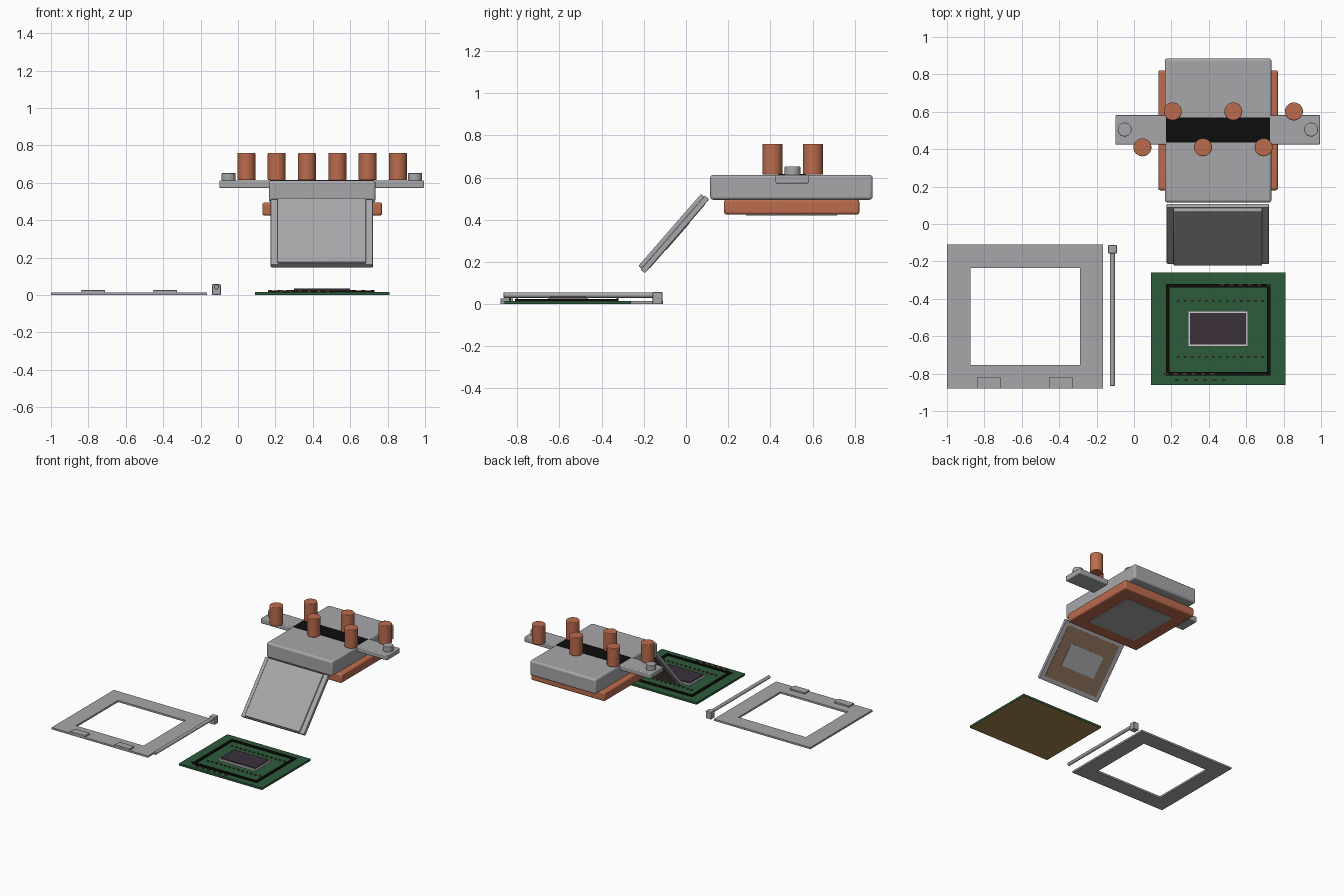
import bpy
import math
from mathutils import Matrix, Vector

cube = bpy.data.objects.get("Cube")
if cube:
    bpy.data.objects.remove(cube, do_unlink=True)


def material(name, rgb):
    m = bpy.data.materials.new(name)
    m.use_nodes = True
    color = (*rgb, 1)
    m.diffuse_color = color
    m.node_tree.nodes["Principled BSDF"].inputs["Base Color"].default_value = color
    return m


grey = material("metal grey", (0.39, 0.39, 0.41))
silver = material("bright silver", (0.62, 0.62, 0.64))
copper = material("copper", (0.5, 0.15, 0.075))
green = material("board green", (0.025, 0.105, 0.043))
black = material("black", (0.004, 0.004, 0.004))
purple = material("die purple", (0.043, 0.03, 0.043))
gold = material("contact gold", (0.38, 0.23, 0.08))
brown = material("lid brown", (0.25, 0.16, 0.1))
rust = material("capacitor brown", (0.12, 0.05, 0.03))


def finish(ob, name, mat, bevel=0):
    ob.name = name
    ob.data.materials.append(mat)
    if bevel:
        mod = ob.modifiers.new("Bevel", "BEVEL")
        mod.width = bevel
        mod.segments = 3
    bpy.ops.object.shade_smooth_by_angle(angle=math.radians(35))
    return ob


def box(name, x, y, z, mat, bevel=0):
    """Box from its (low, high) range on each axis."""
    bpy.ops.mesh.primitive_cube_add(size=1)
    ob = bpy.context.object
    centre = Vector([(a + b) / 2 for a, b in (x, y, z)])
    size = [b - a for a, b in (x, y, z)]
    ob.data.transform(Matrix.Translation(centre) @ Matrix.Diagonal((*size, 1)))
    return finish(ob, name, mat, bevel)


def rod(name, centre, radius, length, mat, bevel=0, turn=0):
    bpy.ops.mesh.primitive_cylinder_add(vertices=32, radius=radius, depth=length,
                                        location=centre, rotation=(turn, 0, 0))
    return finish(bpy.context.object, name, mat, bevel)


def ring(name, x, y, z, wx, wy, mat):
    """Rectangular frame made of two long bars and two side bars."""
    for label, span in (("front", (y[0], y[0] + wy)), ("back", (y[1] - wy, y[1]))):
        box(f"{name}_{label}", x, span, z, mat)
    inner = (y[0] + wy, y[1] - wy)
    for label, span in (("right", (x[0], x[0] + wx)), ("left", (x[1] - wx, x[1]))):
        box(f"{name}_{label}", span, inner, z, mat)


# Retention frame with two raised tabs
ring("socket_frame", (-1, -0.165), (-0.88, -0.11), (0, 0.014), 0.125, 0.125, grey)
for x in (-0.84, -0.455):
    box("frame_tab", (x, x + 0.13), (-0.88, -0.82), (0.012, 0.026), grey, 0.003)

# Locking lever
box("lever_block", (-0.138, -0.092), (-0.158, -0.112), (0, 0.058), grey, 0.004)
rod("lever_rod", (-0.115, -0.505, 0.043), 0.013, 0.72, grey, 0.003, math.pi / 2)

# Circuit board, gold underneath
board = box("circuit_board", (0.09, 0.81), (-0.86, -0.26), (0, 0.016), green)
board.data.materials.append(gold)
for face in board.data.polygons:
    face.material_index = int(face.normal.z < -0.5)
ring("sealant_ring", (0.17, 0.73), (-0.81, -0.32), (0.015, 0.025), 0.02, 0.02, black)
box("die_border", (0.29, 0.61), (-0.655, -0.465), (0.015, 0.028), silver)
box("die", (0.3, 0.6), (-0.645, -0.475), (0.015, 0.035), purple)

# Capacitor rows
for y in (-0.41, -0.71):
    for i in range(13):
        x = 0.23 + i * 0.0375
        box("capacitor", (x, x + 0.014), (y - 0.004, y + 0.004), (0.015, 0.025), rust)
for start, y in ((0.46, -0.325), (0.16, -0.8), (0.22, -0.835)):
    for i in range(6):
        x = start + i * 0.05
        box("edge_capacitor", (x, x + 0.02), (y - 0.004, y + 0.004), (0.015, 0.028), rust)

# Tilted heat spreader lid: flange, raised top, brown underside, solder patch
lid = [
    box("lid_flange", (-0.273, 0.273), (-0.232, 0.232), (-0.023, 0.003), grey, 0.004),
    box("lid_top", (-0.237, 0.237), (-0.226, 0.226), (0, 0.023), grey, 0.007),
    box("lid_underside", (-0.237, 0.237), (-0.2, 0.2), (-0.0255, -0.02), brown),
    box("lid_solder", (-0.15, 0.15), (-0.085, 0.085), (-0.028, -0.022), grey),
]
tilt = Matrix.Translation((0.448, -0.06, 0.337)) @ Matrix.Rotation(math.radians(49), 4, "X")
for part in lid:
    part.matrix_world = tilt

# Cooler: copper plate with paste below, grey body, cross bracket
box("cold_plate", (0.13, 0.77), (0.18, 0.822), (0.425, 0.496), copper, 0.012)
box("thermal_paste", (0.24, 0.66), (0.285, 0.715), (0.421, 0.43), grey)
box("cooler_body", (0.165, 0.735), (0.115, 0.885), (0.495, 0.613), grey, 0.014)
box("cross_bracket", (-0.1, 0.995), (0.425, 0.582), (0.572, 0.613), grey, 0.006)
box("black_strip", (0.172, 0.726), (0.436, 0.57), (0.61, 0.616), black)
for x in (-0.05, 0.947):
    rod("bracket_screw", (x, 0.505, 0.632), 0.037, 0.042, grey, 0.004)

# Staggered copper pipes
for i in range(6):
    y = 0.602 if i % 2 else 0.41
    rod("copper_pipe", (0.045 + i * 0.162, y, 0.687), 0.048, 0.146, copper, 0.005)
